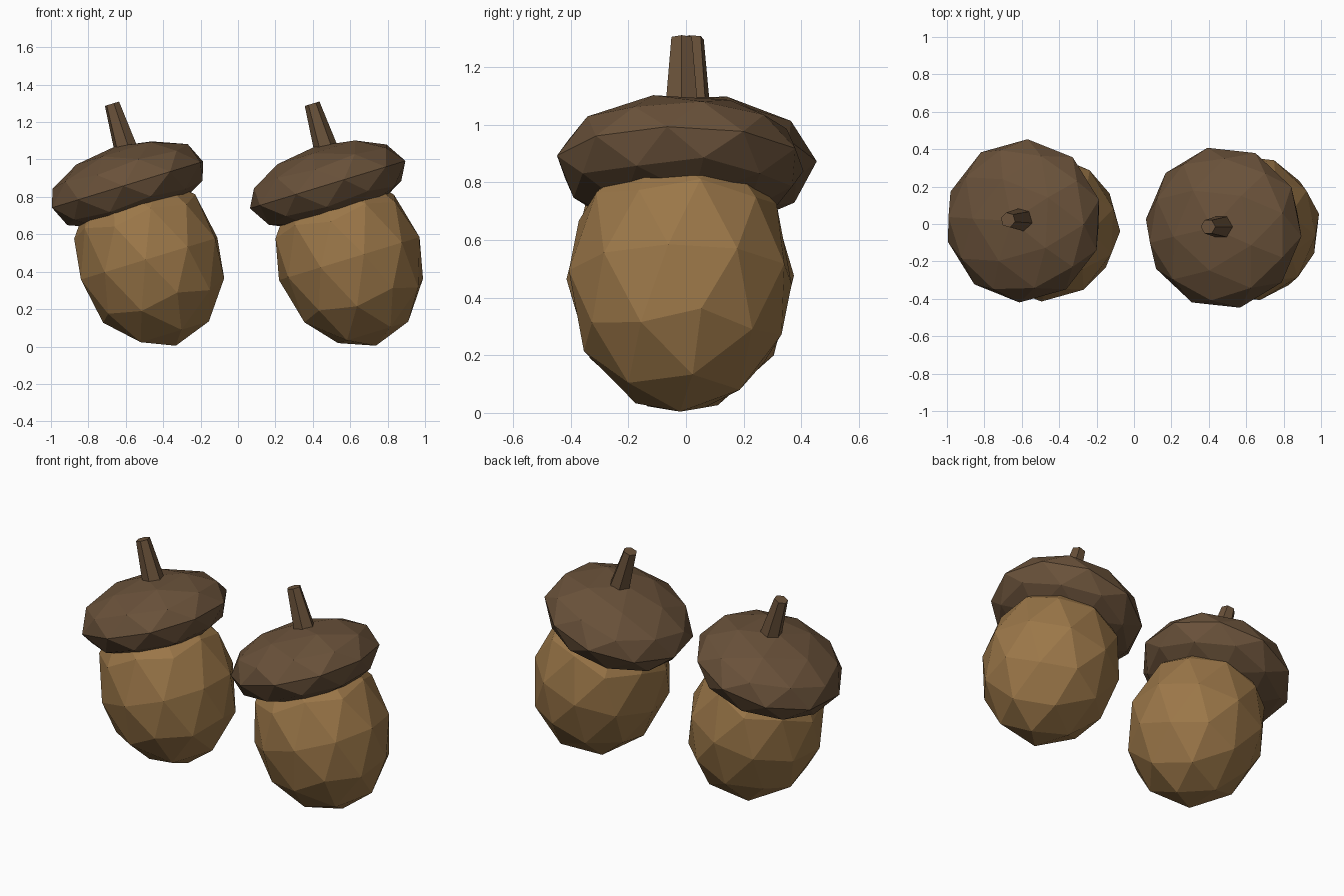
import bpy
from math import radians
from mathutils import Matrix

if "Cube" in bpy.data.objects:
    bpy.data.objects.remove(bpy.data.objects["Cube"])


def material(name, rgb):
    m = bpy.data.materials.new(name)
    m.diffuse_color = (*rgb, 1)
    m.use_nodes = True
    m.node_tree.nodes["Principled BSDF"].inputs["Base Color"].default_value = m.diffuse_color
    return m


NUT = material("nut_tan", (0.33, 0.185, 0.066))
CAP = material("cap_brown", (0.142, 0.083, 0.042))
TILT = Matrix.Rotation(radians(-17), 4, 'Y')


def place(name, mat, base, y, local, spin, scale=(1, 1, 1)):
    """Spin about the acorn axis, scale, offset along the axis, then lean."""
    ob = bpy.context.object
    ob.name = name
    ob.data.materials.append(mat)
    sc = Matrix.Diagonal((*scale, 1))
    ob.data.transform(Matrix.Translation((base, y, 0.47)) @ TILT
                      @ Matrix.Translation(local) @ sc
                      @ Matrix.Rotation(radians(spin), 4, 'Z'))
    ob.data.shade_flat()


def acorn(side, x, spin, nut_y, cap_y):
    # nut: tall faceted ball
    bpy.ops.mesh.primitive_ico_sphere_add(subdivisions=2, radius=1)
    place(side + "_nut", NUT, x, nut_y, (0, 0, 0), spin, (0.395, 0.395, 0.487))
    # cap: wide flattened faceted ball sitting over the nut
    bpy.ops.mesh.primitive_ico_sphere_add(subdivisions=2, radius=1)
    place(side + "_cap", CAP, x, cap_y, (0.005, 0, 0.412), spin, (0.437, 0.437, 0.215))
    # stem: short six-sided taper
    bpy.ops.mesh.primitive_cone_add(vertices=6, radius1=0.066, radius2=0.041, depth=0.27)
    place(side + "_stem", CAP, x, cap_y + 0.005, (0.052, 0, 0.715), spin - 18)


acorn("left", -0.475, 33, -0.02, 0.017)
acorn("right", 0.595, 48, -0.02, -0.02)
